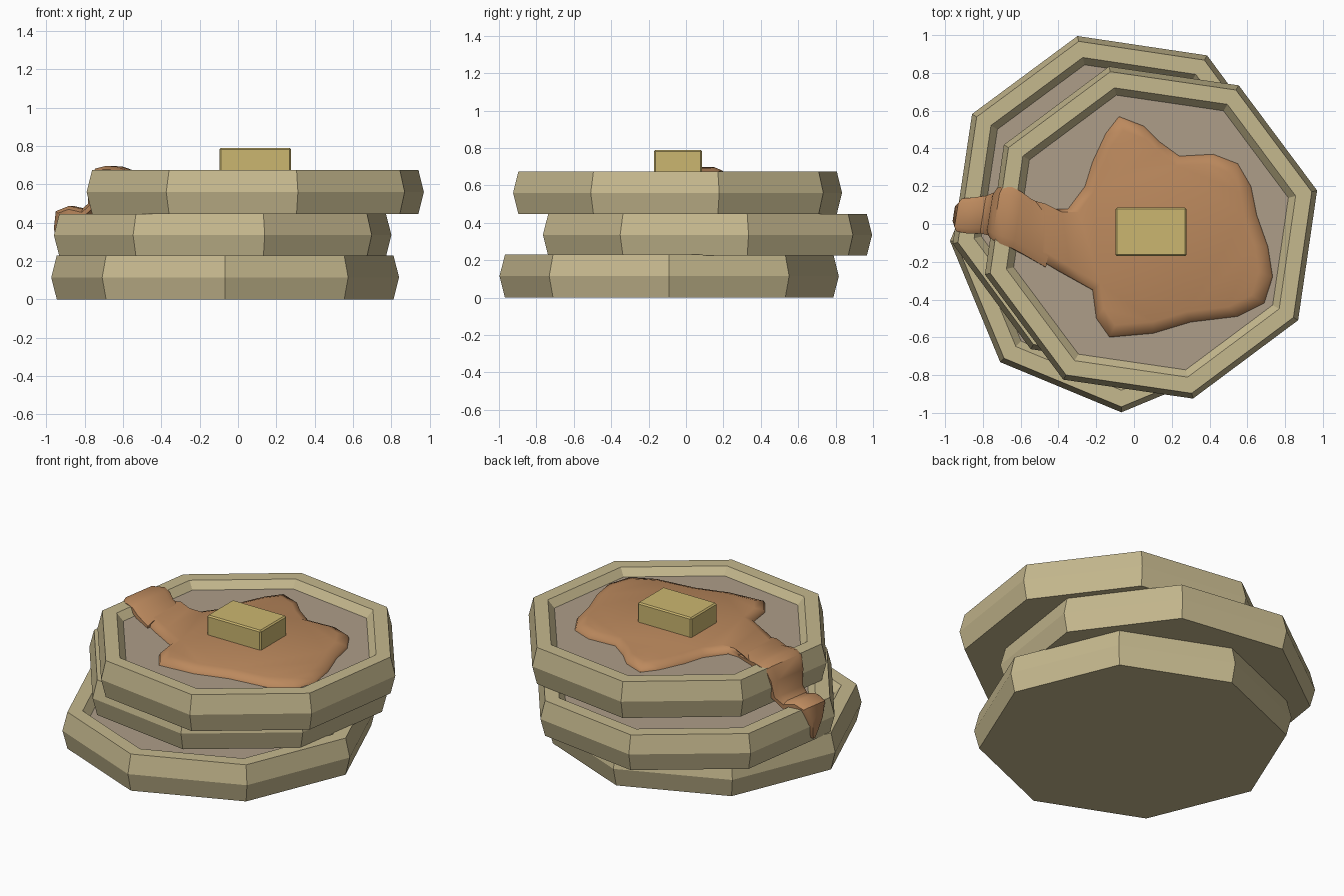
import bpy, bmesh
from math import cos, sin, radians
from mathutils import Vector

if "Cube" in bpy.data.objects:
    bpy.data.objects.remove(bpy.data.objects["Cube"])


def material(name, color):
    m = bpy.data.materials.new(name)
    m.diffuse_color = (*color, 1)
    m.use_nodes = True
    m.node_tree.nodes["Principled BSDF"].inputs["Base Color"].default_value = m.diffuse_color
    return m


crust = material("crust", (0.56, 0.48, 0.27))
crumb = material("crumb", (0.42, 0.34, 0.25))
syrup = material("syrup", (0.50, 0.25, 0.11))
butter = material("butter", (0.60, 0.47, 0.16))


def finish(bm, name, mats):
    bmesh.ops.recalc_face_normals(bm, faces=bm.faces)
    me = bpy.data.meshes.new(name)
    bm.to_mesh(me)
    bm.free()
    ob = bpy.data.objects.new(name, me)
    bpy.context.collection.objects.link(ob)
    for m in mats:
        me.materials.append(m)
    return ob


def loft(bm, rings):
    """Skin a list of closed point rings and cap both ends."""
    loops = [[bm.verts.new(p) for p in r] for r in rings]
    n = len(loops[0])
    for a, b in zip(loops, loops[1:]):
        for i in range(n):
            j = (i + 1) % n
            bm.faces.new((a[i], a[j], b[j], b[i]))
    first = bm.faces.new(loops[0][::-1])
    last = bm.faces.new(loops[-1])
    return first, last


def smooth(ob, angle):
    bpy.ops.object.select_all(action='DESELECT')
    ob.select_set(True)
    bpy.context.view_layer.objects.active = ob
    bpy.ops.object.shade_smooth_by_angle(angle=radians(angle))


# Pancakes: eight-sided discs with a raised rim and sunken crumb
def pancake(name, cx, cy, z0, z1, turn):
    profile = [(0.878, z0), (0.907, (z0 + z1) / 2), (0.878, z1),
               (0.79, z1), (0.75, z1 - 0.045)]
    rings = [[(cx + r * cos(radians(turn + 45 * i)),
               cy + r * sin(radians(turn + 45 * i)), z) for i in range(8)]
             for r, z in profile]
    bm = bmesh.new()
    loft(bm, rings)[1].material_index = 1
    finish(bm, name, [crust, crumb])


pancake("bottom_pancake", -0.067, -0.09, 0.0, 0.23, 0)
pancake("middle_pancake", -0.08, 0.115, 0.225, 0.446, 14)
pancake("top_pancake", 0.09, -0.045, 0.446, 0.675, 14.2)

# Syrup pool lying in the top pancake
outline = [(-0.08, 0.57), (0.05, 0.52), (0.13, 0.44), (0.24, 0.36), (0.42, 0.37),
           (0.55, 0.32), (0.62, 0.2), (0.65, 0.05), (0.71, -0.12), (0.735, -0.28),
           (0.69, -0.42), (0.55, -0.49), (0.3, -0.52), (0.1, -0.58), (-0.13, -0.6),
           (-0.2, -0.5), (-0.22, -0.35), (-0.4, -0.25), (-0.55, -0.16),
           (-0.55, 0.13), (-0.45, 0.08), (-0.35, 0.08), (-0.26, 0.2),
           (-0.22, 0.33), (-0.15, 0.48)]
centre = Vector((0.12, -0.06))
rings = []
for s, z in ((1, 0.628), (0.985, 0.648), (0.88, 0.668)):
    rings.append([(*(centre + (Vector(p) - centre) * s), z) for p in outline])
bm = bmesh.new()
caps = loft(bm, rings)
bmesh.ops.triangulate(bm, faces=list(caps))
smooth(finish(bm, "syrup_pool", [syrup]), 50)

# Syrup drip over the rim: outer path x, z and the side limits y0, y1
path = [(-0.42, 0.662, -0.23, 0.08), (-0.55, 0.672, -0.16, 0.13),
        (-0.61, 0.692, -0.13, 0.17), (-0.67, 0.697, -0.11, 0.195),
        (-0.73, 0.682, -0.09, 0.20), (-0.765, 0.60, -0.07, 0.19),
        (-0.77, 0.50, -0.06, 0.17), (-0.80, 0.472, -0.05, 0.15),
        (-0.87, 0.488, -0.05, 0.14), (-0.94, 0.46, -0.04, 0.135),
        (-0.955, 0.37, 0.0, 0.11), (-0.945, 0.30, 0.03, 0.09),
        (-0.935, 0.25, 0.05, 0.07)]
rings = []
for i, (x, z, y0, y1) in enumerate(path):
    a, b = path[max(i - 1, 0)], path[min(i + 1, len(path) - 1)]
    t = Vector((b[0] - a[0], b[1] - a[1])).normalized()
    nx, nz = t.y, -t.x          # outward normal of the path
    w = (y1 - y0) * 0.14
    ring = []
    for y, d in ((y0, 0.045), (y0, 0.018), (y0 + w, 0), (y1 - w, 0),
                 (y1, 0.018), (y1, 0.045)):
        ring.append((x + 0.16 * (y - 0.05) - nx * d, y, z - nz * d))
    rings.append(ring)
bm = bmesh.new()
loft(bm, rings)
smooth(finish(bm, "syrup_drip", [syrup]), 50)

# Butter pat with softened edges
bm = bmesh.new()
bmesh.ops.create_cube(bm, size=1)
for v in bm.verts:
    v.co = Vector((0.09 + v.co.x * 0.375, -0.042 + v.co.y * 0.257, 0.715 + v.co.z * 0.15))
bmesh.ops.bevel(bm, geom=bm.edges[:], offset=0.008, segments=1, affect='EDGES')
finish(bm, "butter_pat", [butter])
